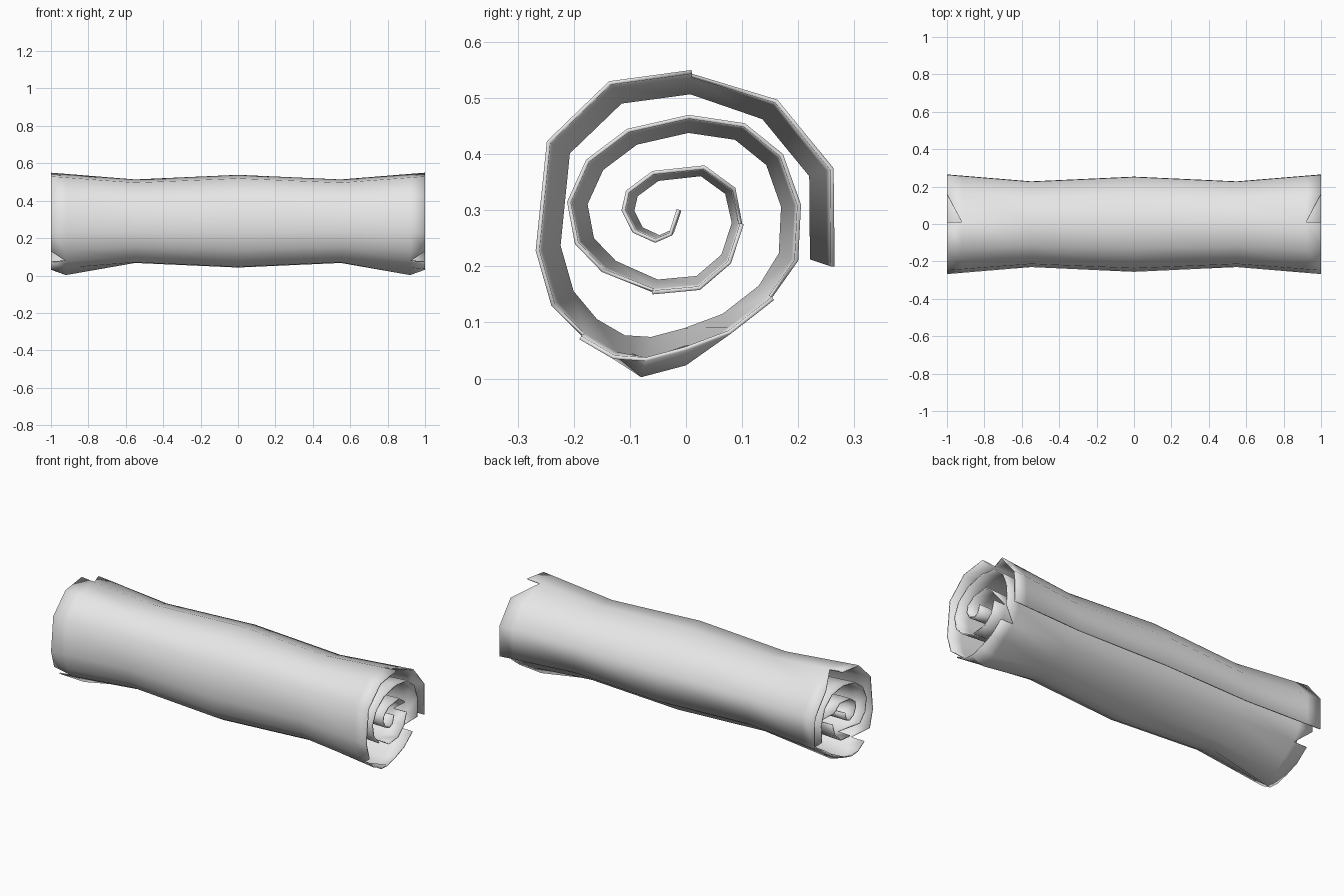
import bpy, bmesh

if "Cube" in bpy.data.objects:
    bpy.data.objects.remove(bpy.data.objects["Cube"])

# Spiral cross-section (y, z), from the outer edge of the sheet to its core
SPIRAL = [(.265, .2), (.263, .375), (.163, .497), (.01, .55), (-.137, .53),
          (-.248, .423), (-.268, .228), (-.24, .13), (-.19, .07), (-.13, .035),
          (-.072, .031), (0, .05), (.08, .08), (.157, .14), (.2, .21),
          (.205, .31), (.173, .4), (.105, .455), (.005, .47), (-.105, .445),
          (-.178, .39), (-.212, .315), (-.198, .24), (-.15, .19), (-.06, .15),
          (.025, .158), (.08, .205), (.103, .275), (.088, .34), (.033, .38),
          (-.06, .37), (-.107, .335), (-.115, .3), (-.095, .26), (-.055, .242),
          (-.025, .255), (-.01, .3)]
CENTRE_Z = .29
# Stations along the roll: x and radius scale
STATIONS = [(-1, 1), (-.92, .975), (-.55, .86), (0, .955), (.55, .86), (.92, .975), (1, 1)]
BULGE = (10, 11)                 # columns of the sagging lower lip
TEARS_BEFORE = (2, 7, 23)        # strips whose edge slopes in towards the core side
TEARS_AFTER = (13, 27)           # strips whose edge slopes in towards the outer side

paper = bpy.data.materials.new("light_grey_paper")
paper.diffuse_color = (.8, .8, .8, 1)
paper.use_nodes = True
paper.node_tree.nodes["Principled BSDF"].inputs["Base Color"].default_value = paper.diffuse_color

# Rolled sheet with flared ends
bm = bmesh.new()
columns = []
for i, (y, z) in enumerate(SPIRAL):
    column = []
    for x, s in STATIONS:
        if i in BULGE and abs(x) == .92:
            s = 1.11
        column.append(bm.verts.new((x, y * s, CENTRE_Z + (z - CENTRE_Z) * s)))
    columns.append(column)

last = len(STATIONS) - 2
for i, (a, b) in enumerate(zip(columns, columns[1:])):
    for k in range(last + 1):
        corners = [a[k], b[k], b[k + 1], a[k + 1]]
        # Torn notches at both ends: drop one end corner of the strip
        if k in (0, last):
            end = 0 if k == 0 else last + 1
            if i in TEARS_BEFORE:
                corners.remove(b[end])
            elif i in TEARS_AFTER:
                corners.remove(a[end])
        bm.faces.new(corners)
for face in bm.faces:
    face.smooth = True

mesh = bpy.data.meshes.new("rolled_sheet")
bm.to_mesh(mesh)
bm.free()
mesh.materials.append(paper)
sheet = bpy.data.objects.new("rolled_sheet", mesh)
bpy.context.collection.objects.link(sheet)

# Paper thickness, grown inwards
solid = sheet.modifiers.new("thickness", 'SOLIDIFY')
solid.thickness = .007
solid.offset = -1
